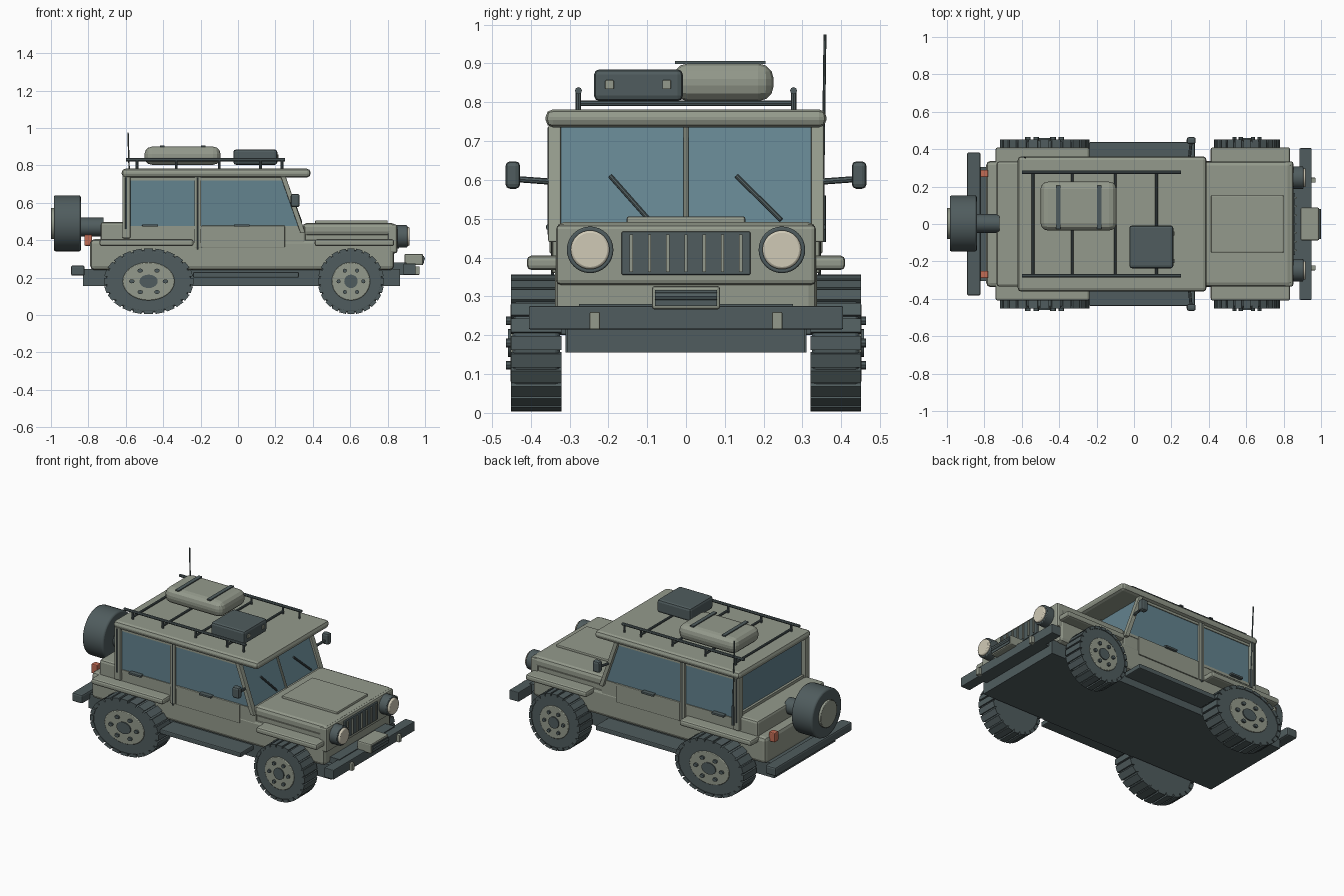
import bpy, bmesh, math
from mathutils import Vector, Matrix


def material(name, rgb):
    m = bpy.data.materials.new(name)
    m.diffuse_color = (*rgb, 1)
    return m


BODY = material("sage_grey", (0.296, 0.323, 0.262))
DARK = material("dark_slate", (0.080, 0.108, 0.112))
GLASS = material("blue_glass", (0.125, 0.228, 0.275))
LENS = material("cream_lens", (0.63, 0.59, 0.47))
RED = material("tail_red", (0.54, 0.15, 0.09))


def finish(name, bm, mat, bevel=0, segments=2, smooth=False):
    bmesh.ops.recalc_face_normals(bm, faces=bm.faces)
    me = bpy.data.meshes.new(name)
    bm.to_mesh(me)
    bm.free()
    me.materials.append(mat)
    ob = bpy.data.objects.new(name, me)
    bpy.context.collection.objects.link(ob)
    if bevel:
        mod = ob.modifiers.new("bevel", "BEVEL")
        mod.width, mod.segments = bevel, segments
    if smooth:
        bpy.ops.object.select_all(action="DESELECT")
        ob.select_set(True)
        bpy.context.view_layer.objects.active = ob
        bpy.ops.object.shade_smooth_by_angle(angle=math.radians(35))
    return ob


def box(name, x, y, z, mat, bevel=0, segments=2):
    bm = bmesh.new()
    lo, hi = Vector((x[0], y[0], z[0])), Vector((x[1], y[1], z[1]))
    bmesh.ops.create_cube(bm, size=1, matrix=Matrix.Translation((lo + hi) / 2)
                          @ Matrix.Diagonal((*(hi - lo), 1)))
    return finish(name, bm, mat, bevel, segments)


def rod(name, a, b, r, mat, sides=8, bevel=0, stretch=1):
    a, b = Vector(a), Vector(b)
    d = b - a
    bm = bmesh.new()
    bmesh.ops.create_cone(bm, cap_ends=True, segments=sides, radius1=r, radius2=r, depth=d.length,
                          matrix=Matrix.Translation((a + b) / 2) @ Matrix.Diagonal((stretch, 1, 1, 1))
                          @ d.to_track_quat("Z", "Y").to_matrix().to_4x4())
    return finish(name, bm, mat, bevel, 2, True)


def prism(name, pts, y0, y1, mat, bevel=0):
    bm = bmesh.new()
    face = bm.faces.new([bm.verts.new((px, y0, pz)) for px, pz in pts])
    ext = bmesh.ops.extrude_face_region(bm, geom=[face])["geom"]
    bmesh.ops.translate(bm, vec=(0, y1 - y0, 0), verts=[v for v in ext if isinstance(v, bmesh.types.BMVert)])
    return finish(name, bm, mat, bevel)


def wheel(label, cx, s, stretch):
    cz = 0.18
    rod(label + "_tyre", (cx, s * 0.325, cz), (cx, s * 0.447, cz), 0.169, DARK, 40, 0.012, stretch)
    # tread lugs around the tyre
    bm = bmesh.new()
    for i in range(24):
        bmesh.ops.create_cube(bm, size=1, matrix=Matrix.Translation((cx, s * 0.386, cz))
                              @ Matrix.Diagonal((stretch, 1, 1, 1))
                              @ Matrix.Rotation(i * math.tau / 24, 4, "Y")
                              @ Matrix.Translation((0, 0, 0.167))
                              @ Matrix.Diagonal((0.036, 0.13, 0.018, 1)))
    finish(label + "_tread", bm, DARK)
    rod(label + "_rim", (cx, s * 0.43, cz), (cx, s * 0.452, cz), 0.102, BODY, 32, 0.004, stretch)
    rod(label + "_hub", (cx, s * 0.44, cz), (cx, s * 0.459, cz), 0.036, DARK, 20, 0, stretch)
    for i in range(6):
        a = i * math.tau / 6
        p = (cx + 0.066 * stretch * math.cos(a), cz + 0.066 * math.sin(a))
        rod(label + "_lug", (p[0], s * 0.445, p[1]), (p[0], s * 0.464, p[1]), 0.011, DARK, 8, 0, stretch)


# chassis and bumpers
box("chassis", (-0.83, 0.865), (-0.305, 0.305), (0.155, 0.245), DARK)
box("front_bumper", (0.885, 0.95), (-0.405, 0.405), (0.215, 0.275), DARK, 0.004)
box("bumper_mount", (0.83, 0.90), (-0.275, 0.275), (0.215, 0.28), DARK)
box("rear_bumper", (-0.893, -0.82), (-0.383, 0.383), (0.21, 0.265), DARK, 0.01)
box("winch", (0.89, 0.99), (-0.088, 0.088), (0.266, 0.327), BODY, 0.008)
box("winch_slot", (0.985, 0.994), (-0.08, 0.08), (0.275, 0.316), DARK)
rod("winch_drum", (0.988, -0.08, 0.3), (0.988, 0.08, 0.3), 0.012, DARK)

# lower body, tub and nose
box("lower_body", (-0.79, 0.835), (-0.337, 0.337), (0.24, 0.405), BODY, 0.022)
box("upper_tub", (-0.70, 0.36), (-0.335, 0.335), (0.36, 0.478), BODY, 0.01)
box("rear_shelf", (-0.735, -0.60), (-0.335, 0.335), (0.38, 0.497), BODY, 0.015)
box("engine_bay", (0.33, 0.83), (-0.325, 0.325), (0.38, 0.44), BODY)
box("hood", (0.345, 0.842), (-0.335, 0.335), (0.424, 0.492), BODY, 0.022)
box("hood_panel", (0.412, 0.80), (-0.153, 0.153), (0.48, 0.506), BODY, 0.006)
box("nose", (0.80, 0.852), (-0.335, 0.335), (0.33, 0.485), BODY, 0.012)
box("grille", (0.84, 0.862), (-0.166, 0.166), (0.355, 0.467), DARK, 0.004)
for i in range(7):
    y = (i - 3) * 0.047
    box("grille_bar", (0.85, 0.87), (y - 0.004, y + 0.004), (0.363, 0.459), BODY)

# cabin glass and roof
prism("cabin_glass", [(-0.59, 0.465), (-0.59, 0.745), (0.238, 0.745), (0.338, 0.465)], -0.333, 0.333, GLASS)
box("roof", (-0.622, 0.388), (-0.362, 0.362), (0.735, 0.782), BODY, 0.02)
box("rear_window_sill", (-0.605, -0.58), (-0.335, 0.335), (0.47, 0.51), BODY)
rod("windscreen_divider", (0.242, 0, 0.745), (0.339, 0, 0.475), 0.007, BODY)

for s in (1, -1):
    def side(a, b):
        return tuple(sorted((s * a, s * b)))

    # pillars and doors
    prism("windscreen_pillar", [(0.228, 0.74), (0.255, 0.74), (0.36, 0.44), (0.333, 0.44)],
          s * 0.322, s * 0.355, BODY, 0.004)
    box("rear_pillar", (-0.618, -0.575), side(0.31, 0.352), (0.41, 0.745), BODY, 0.006)
    box("middle_pillar", (-0.233, -0.198), side(0.32, 0.346), (0.36, 0.745), BODY, 0.003)
    rod("pillar_seam", (-0.215, s * 0.344, 0.35), (-0.215, s * 0.344, 0.735), 0.004, DARK)
    rod("rear_pillar_trim", (-0.598, s * 0.352, 0.46), (-0.598, s * 0.352, 0.735), 0.005, DARK)
    box("door_panel", (-0.195, 0.25), side(0.32, 0.344), (0.36, 0.478), BODY, 0.004)
    for x in (-0.47, 0.02):
        box("door_handle", (x - 0.042, x + 0.042), side(0.33, 0.36), (0.472, 0.485), DARK, 0.003)
    for z in (0.46, 0.72):
        box("window_rail", (-0.59, 0.24 if z > 0.6 else 0.33), side(0.32, 0.338), (z, z + 0.017), BODY)

    # fenders and side steps
    box("front_fender", (0.41, 0.835), side(0.30, 0.41), (0.368, 0.405), BODY, 0.012)
    box("rear_fender", (-0.74, -0.238), side(0.30, 0.41), (0.368, 0.405), BODY, 0.012)
    box("side_step", (-0.24, 0.325), side(0.29, 0.438), (0.2, 0.23), DARK, 0.006)
    box("sill", (-0.24, 0.42), side(0.28, 0.31), (0.155, 0.25), DARK)

    # wheels; the rear pair is longer than tall
    wheel("front_wheel", 0.604, s, 1.0)
    wheel("rear_wheel", -0.478, s, 1.36)

    # lights and tow hooks
    rod("headlight_rim", (0.845, s * 0.247, 0.42), (0.905, s * 0.247, 0.42), 0.06, DARK, 32, 0.004)
    rod("headlight_lens", (0.89, s * 0.247, 0.42), (0.918, s * 0.247, 0.42), 0.05, LENS, 32, 0.006)
    box("tail_light", (-0.822, -0.78), side(0.25, 0.29), (0.37, 0.43), RED, 0.006)
    box("tow_hook", (0.94, 0.97), side(0.222, 0.248), (0.215, 0.26), BODY, 0.003)

    # mirrors
    box("mirror", (0.282, 0.33), side(0.427, 0.465), (0.577, 0.648), DARK, 0.012)
    rod("mirror_arm", (0.295, s * 0.34, 0.595), (0.305, s * 0.435, 0.602), 0.008, DARK)

    # roof rack rails and posts
    rod("rack_rail", (-0.60, s * 0.277, 0.83), (0.25, s * 0.277, 0.83), 0.009, DARK)
    for x in (-0.54, -0.33, -0.1, 0.12, 0.235):
        rod("rack_post", (x, s * 0.277, 0.775), (x, s * 0.277, 0.83), 0.007, DARK)

for x in (-0.54, -0.33, -0.1, 0.12):
    rod("rack_crossbar", (x, -0.28, 0.797), (x, 0.28, 0.797), 0.007, DARK)

# wipers
for y0, y1 in ((-0.095, -0.195), (0.245, 0.13)):
    rod("wiper", (0.338, y0, 0.497), (0.296, y1, 0.61), 0.006, DARK)

# luggage on the rack
box("soft_bag", (-0.5, -0.093), (-0.035, 0.226), (0.803, 0.9), BODY, 0.04, 3)
for x in (-0.405, -0.185):
    box("bag_strap", (x - 0.012, x + 0.012), (-0.028, 0.205), (0.898, 0.906), DARK)
box("hard_case", (-0.025, 0.21), (-0.237, -0.008), (0.803, 0.885), DARK, 0.014)
for y in (-0.197, -0.05):
    box("case_latch", (0.2, 0.217), (y - 0.011, y + 0.011), (0.834, 0.857), BODY, 0.002)

# spare wheel
rod("spare_tyre", (-0.985, 0.003, 0.49), (-0.84, 0.003, 0.49), 0.15, DARK, 40, 0.01)
rod("spare_hub", (-1.0, 0.003, 0.49), (-0.97, 0.003, 0.49), 0.083, BODY, 32, 0.003)
rod("spare_mount", (-0.85, 0.003, 0.47), (-0.72, 0.003, 0.47), 0.05, DARK, 16)

# antenna
rod("antenna_base", (-0.575, 0.352, 0.44), (-0.575, 0.352, 0.56), 0.009, DARK)
rod("antenna", (-0.575, 0.352, 0.55), (-0.588, 0.358, 0.975), 0.004, DARK)
